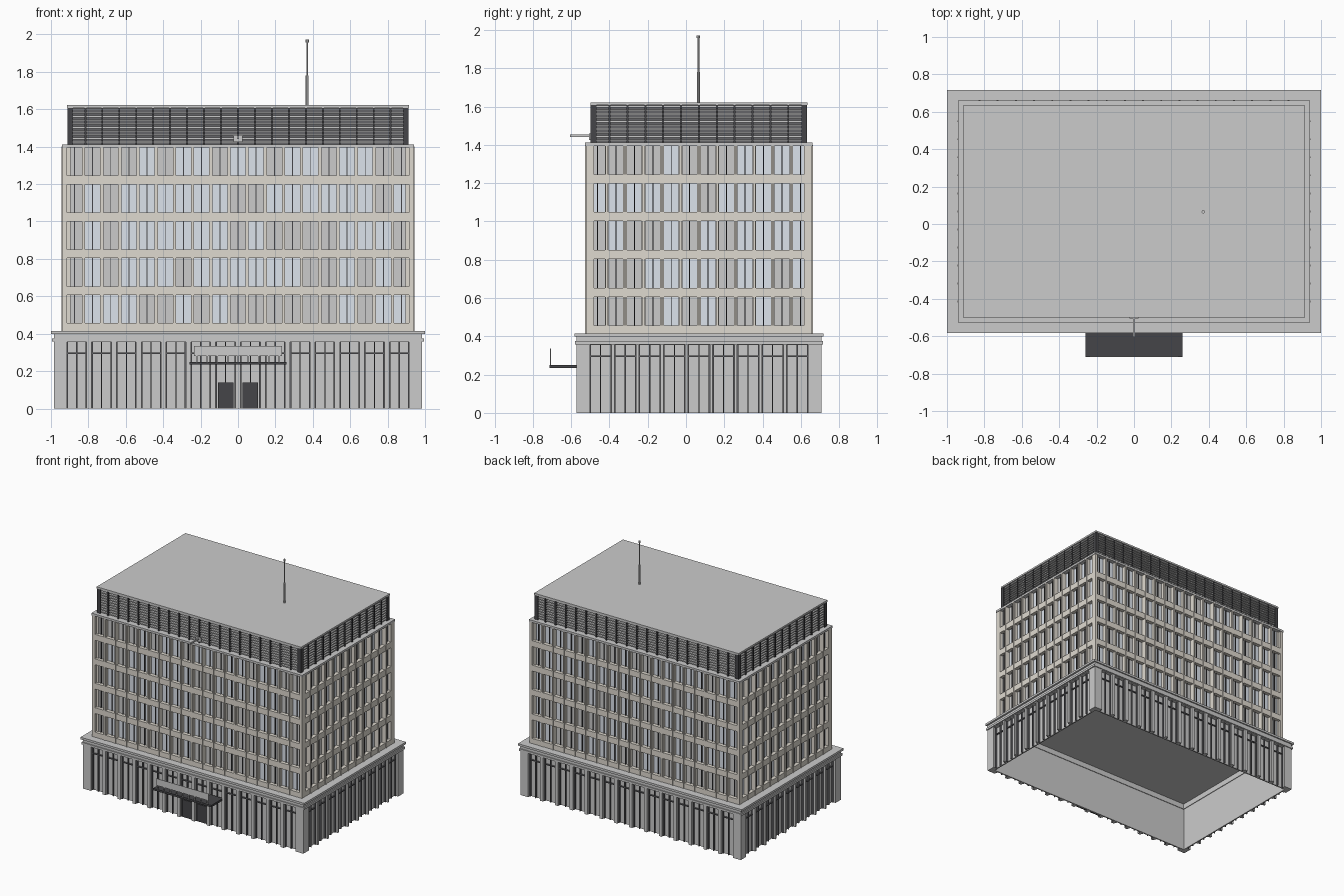
import bpy, bmesh, random
from mathutils import Vector

if "Cube" in bpy.data.objects:
    bpy.data.objects.remove(bpy.data.objects["Cube"])

random.seed(4)
CY = 0.0675  # the block's centre in y; the canopy sticks out in front
COLORS = {
    "beige": (0.74, 0.70, 0.63, 1),
    "glass": (0.72, 0.77, 0.84, 1),
    "dark": (0.06, 0.06, 0.065, 1),
    "charcoal": (0.13, 0.13, 0.14, 1),
}
MATS = {}
for key, col in COLORS.items():
    MATS[key] = bpy.data.materials.new(key)
    MATS[key].diffuse_color = col

parts = {}  # name -> (bmesh, material key)


def box(name, mat, lo, hi):
    """Add an axis-aligned box to the named part."""
    bm = parts.setdefault(name, (bmesh.new(), mat))[0]
    lo, hi = ([min(a, b) for a, b in zip(lo, hi)], [max(a, b) for a, b in zip(lo, hi)])
    vs = bmesh.ops.create_cube(bm, size=1)["verts"]
    for v in vs:
        v.co = Vector([lo[i] if v.co[i] < 0 else hi[i] for i in range(3)])


def wall_box(name, mat, side, u0, u1, d0, d1, z0, z1):
    """Box on one facade: u along the wall, d outward from the centre."""
    def pt(u, d, z):
        return [(u, CY - d, z), (d, CY + u, z), (-u, CY + d, z), (-d, CY - u, z)][side]
    box(name, mat, pt(u0, d0, z0), pt(u1, d1, z1))


def slab(name, mat, hx, hy, z0, z1):
    box(name, mat, (-hx, CY - hy, z0), (hx, CY + hy, z1))


def ring(name, mat, hx, hy, t, z0, z1):
    """Rectangular frame of thickness t, butted at the corners."""
    for s in (0, 2):
        wall_box(name, mat, s, -hx, hx, hy - t, hy, z0, z1)
    for s in (1, 3):
        wall_box(name, mat, s, -hy + t, hy - t, hx - t, hx, z0, z1)


# Podium: open underneath, with piers, glazing, transoms and cornice
PX, PY = 0.985, 0.64
for s in range(4):
    half, d = (PX, PY) if s % 2 == 0 else (PY, PX)
    n, edge = (14, 0.915) if s % 2 == 0 else (9, 0.57)
    gap = 0.027 if s % 2 == 0 else 0.015
    pitch = (2 * edge + gap) / n
    w = pitch - gap
    wall_box("podium_glazing", None, s, -edge, edge, d - 0.04, d - 0.03, 0, 0.36)
    wall_box("podium_transoms", "charcoal", s, -edge, edge, d - 0.03, d - 0.02, 0.292, 0.3)
    for i in range(n):
        u = -edge + i * pitch
        for m in (u + 0.003, u + w / 2, u + w - 0.003):
            wall_box("podium_mullions", "charcoal", s, m - 0.003, m + 0.003,
                     d - 0.03, d - 0.017, 0, 0.355)
        if i < n - 1:
            wall_box("podium_piers", None, s, u + w, u + pitch, d - 0.03, d, 0, 0.36)
    inset = 0 if s % 2 == 0 else 0.04
    for sg in (-1, 1):
        wall_box("podium_corners", None, s, sg * edge, sg * (half - inset), d - 0.04, d, 0, 0.36)
ring("podium_fascia", None, PX, PY, 0.045, 0.355, 0.40)
ring("podium_string_course", None, 0.994, 0.647, 0.012, 0.358, 0.375)
slab("podium_roof", None, 1.0, 0.65, 0.398, 0.415)

# Tower: recessed glazing behind spandrels and piers
TX, TY = 0.938, 0.59
REC = 0.03
slab("tower_core", "charcoal", TX - REC - 0.01, TY - REC - 0.01, 0.41, 1.40)
ROWS = [0.456 + 0.1975 * r for r in range(5)]
WH = 0.15
for r in range(6):
    z0 = 0.41 if r == 0 else ROWS[r - 1] + WH
    z1 = ROWS[r] if r < 5 else 1.40
    ring("tower_spandrels", "beige", TX, TY, REC + 0.015, z0, z1)
for s in range(4):
    half, d = (TX, TY) if s % 2 == 0 else (TY, TX)
    n, pitch, w = (19, 0.0972, 0.08) if s % 2 == 0 else (12, 0.0964, 0.077)
    g = d - REC
    for i in range(n):
        u = (i - (n - 1) / 2) * pitch
        for z in ROWS:
            name, mat = (("window_blinds", None) if random.random() < 0.4
                         else ("window_glass", "glass"))
            wall_box(name, mat, s, u - w / 2, u + w / 2, g - 0.012, g, z, z + WH)
            wall_box("window_mullions", "dark", s, u - 0.0025, u + 0.0025, g, g + 0.008, z, z + WH)
        if i < n - 1:
            c = u + pitch / 2
            t = (pitch - w) / 2
            for z in ROWS:
                wall_box("tower_piers", "beige", s, c - t, c + t, g - 0.012, d - 0.003, z, z + WH)
            wall_box("pier_fins", "beige", s, c - 0.005, c + 0.005, d - 0.004, d + 0.005, 0.415, 1.40)
    e = (n - 1) / 2 * pitch + w / 2
    inset = 0 if s % 2 == 0 else REC + 0.012
    for sg in (-1, 1):
        for z in ROWS:
            wall_box("tower_corners", "beige", s, sg * e, sg * max(half - inset, e + 0.001),
                     g - 0.012, d, z, z + WH)
slab("tower_cap", None, 0.942, 0.594, 1.395, 1.412)

# Rooftop plant storey: dark core, louvre slats, posts, roof slab
LX, LY = 0.912, 0.565
slab("plant_core", "charcoal", LX - 0.03, LY - 0.03, 1.41, 1.612)
for k in range(10):
    z = 1.42 + k * 0.0195
    ring("louvre_slats", None, LX - 0.006, LY - 0.006, 0.024, z, z + 0.009)
for s in range(4):
    half, d = (LX, LY) if s % 2 == 0 else (LY, LX)
    n = 20 if s % 2 == 0 else 12
    for i in range(n + 1):
        u = (half - 0.005) * (2 * i / n - 1)
        wall_box("louvre_posts", "dark", s, u - 0.005, u + 0.005, d - 0.03, d, 1.41, 1.612)
slab("roof_slab", None, 0.914, 0.567, 1.608, 1.622)

# Entrance canopy with upright panel on its front edge, and doors
box("canopy", "dark", (-0.26, -0.712, 0.234), (0.26, -0.56, 0.25))
box("canopy_panel", None, (-0.235, -0.710, 0.28), (0.235, -0.706, 0.335))
for i in range(9):
    x = -0.22 + i * 0.055
    box("canopy_panel_feet", None, (x - 0.004, -0.710, 0.25), (x + 0.004, -0.706, 0.28))
for x in (-0.066, 0.066):
    box("entrance_doors", "dark", (x - 0.042, -0.556, 0), (x + 0.042, -0.543, 0.14))

# Flagpole bracket on the front parapet
box("flagpole_bracket", None, (-0.025, -0.506, 1.425), (0.025, -0.495, 1.46))
box("flagpole", None, (-0.005, -0.605, 1.442), (0.005, -0.5, 1.453))

# Build one object per part
for name, (bm, mat) in parts.items():
    me = bpy.data.meshes.new(name)
    bm.to_mesh(me)
    bm.free()
    if mat:
        me.materials.append(MATS[mat])
    bpy.context.collection.objects.link(bpy.data.objects.new(name, me))

# Roof mast: two stepped tubes and a small cap
for name, r, z0, z1 in (("mast_base", 0.008, 1.62, 1.78), ("mast_upper", 0.0045, 1.78, 1.96),
                        ("mast_cap", 0.009, 1.957, 1.972)):
    bpy.ops.mesh.primitive_cylinder_add(vertices=8, radius=r, depth=z1 - z0,
                                        location=(0.37, 0.065, (z0 + z1) / 2))
    bpy.context.object.name = name

for m in bpy.data.materials:
    if m.users and not m.is_grease_pencil:
        m.use_nodes = True
        m.node_tree.nodes["Principled BSDF"].inputs["Base Color"].default_value = m.diffuse_color
